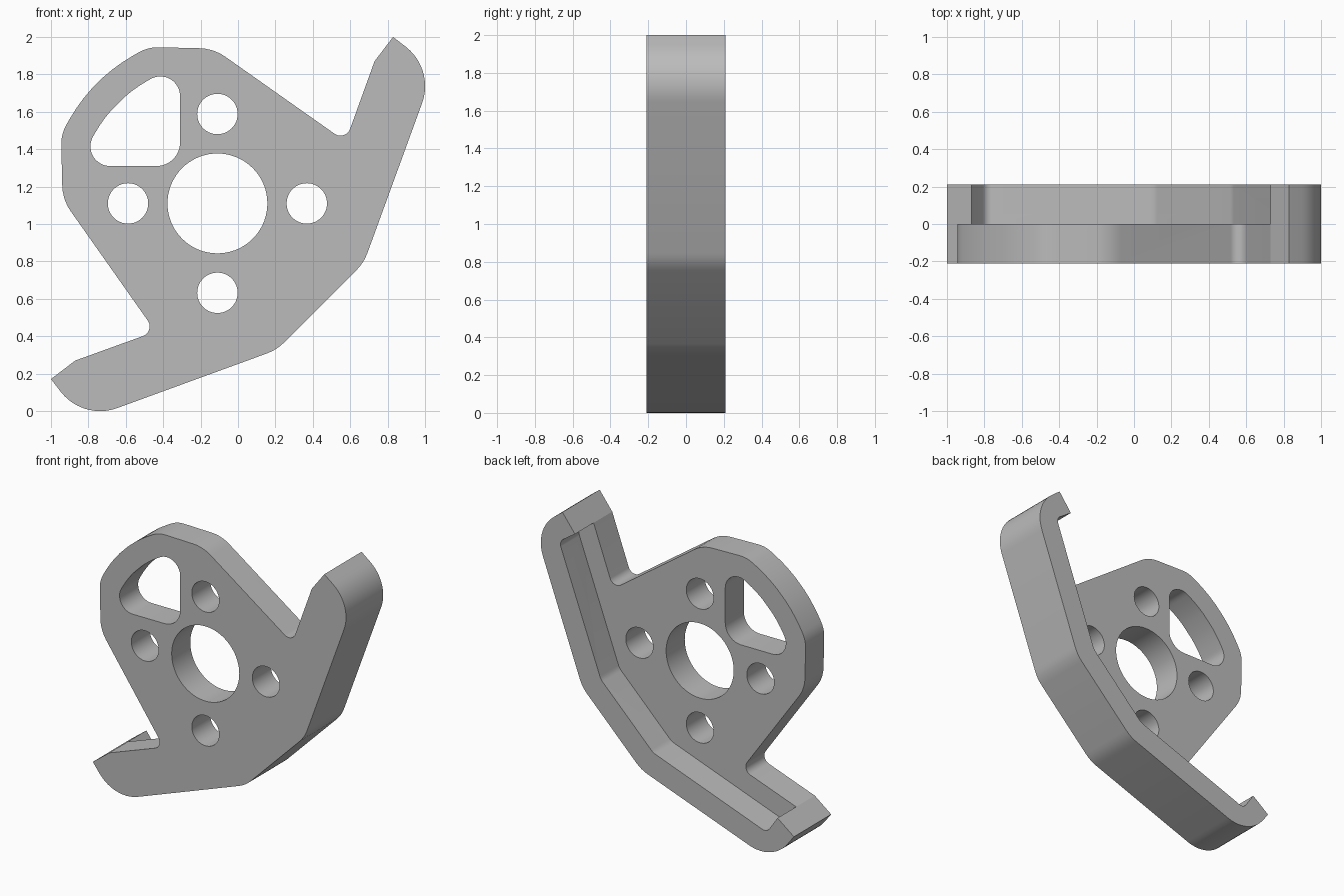
import bpy, bmesh, math
from mathutils import Vector

cube = bpy.data.objects.get("Cube")
if cube:
    bpy.data.objects.remove(cube, do_unlink=True)

HUB = Vector((-0.11, 1.11))
FRONT, BACK = -0.21, 0.21


def fillet(corners):
    """Round each (x, z, radius) corner of a closed profile."""
    pts = []
    for i, (x, z, r) in enumerate(corners):
        p = Vector((x, z))
        if r == 0:
            pts.append(p)
            continue
        a = (Vector(corners[i - 1][:2]) - p).normalized()
        b = (Vector(corners[(i + 1) % len(corners)][:2]) - p).normalized()
        half = a.angle(b) / 2
        centre = p + (a + b).normalized() * (r / math.sin(half))
        start = p + a * (r / math.tan(half)) - centre
        end = p + b * (r / math.tan(half)) - centre
        turn = math.pi - 2 * half
        steps = max(2, math.ceil(turn / math.radians(7)))
        for k in range(steps + 1):
            t = k / steps
            w = (start * math.sin((1 - t) * turn) + end * math.sin(t * turn)) / math.sin(turn)
            pts.append(centre + w)
    return pts


def mirrored(half):
    """Complete a profile across the diagonal symmetry line."""
    return half + [(1 - z, 1 - x, r) for x, z, r in reversed(half)]


def arc(radius, angles):
    return [(HUB.x + radius * math.cos(math.radians(a)),
             HUB.y + radius * math.sin(math.radians(a)), 0) for a in angles]


def circle(x, z, r, n=56):
    return [Vector((x + r * math.cos(k * math.tau / n), z + r * math.sin(k * math.tau / n)))
            for k in range(n)]


def extrude_loops(name, loops, y0, y1):
    """Fill the outer loop minus the inner loops, then extrude along y."""
    bm = bmesh.new()
    edges = []
    for loop in loops:
        vs = [bm.verts.new((p.x, y0, p.y)) for p in loop]
        edges += [bm.edges.new((vs[i - 1], vs[i])) for i in range(len(vs))]
    bmesh.ops.triangle_fill(bm, edges=edges, use_beauty=True, use_dissolve=False)
    out = bmesh.ops.extrude_face_region(bm, geom=bm.faces[:])
    moved = [g for g in out["geom"] if isinstance(g, bmesh.types.BMVert)]
    bmesh.ops.translate(bm, verts=moved, vec=(0, y1 - y0, 0))
    bmesh.ops.recalc_face_normals(bm, faces=bm.faces[:])
    mesh = bpy.data.meshes.new(name)
    bm.to_mesh(mesh)
    bm.free()
    obj = bpy.data.objects.new(name, mesh)
    bpy.context.collection.objects.link(obj)
    return obj


# Outer outline with two hooked arms
outline = fillet(mirrored([
    (0.673, 0.793, 0.25), (1.051, 1.829, 0.266), (0.829, 2.0, 0), (0.73, 1.87, 0),
    (0.575, 1.441, 0.055), (-0.13, 1.938, 0.25), (-0.48, 1.946, 0.2),
] + arc(0.91, (120, 124, 128, 132))))

# Rounded triangular window
window = fillet(mirrored([(-0.31, 1.86, 0.105)] + arc(0.755, (119, 123, 127, 131)))
               + [(-0.31, 1.31, 0.125)])

# Centre bore and four bolt holes
holes = [circle(HUB.x, HUB.y, 0.267, 72)]
for dx, dz in ((1, 0), (-1, 0), (0, 1), (0, -1)):
    holes.append(circle(HUB.x + 0.478 * dx, HUB.y + 0.478 * dz, 0.108))

bracket = extrude_loops("hooked_bracket", [outline, window] + holes, FRONT, BACK)

# Pocket in the back that leaves a raised rim along the outer edge
pocket = fillet(mirrored([(0.526, 0.887, 0.1), (0.855, 1.785, 0.05),
                          (0.73, 1.87, 0), (0.065, 2.32, 0), (-1.3, 2.4, 0)]))
cutter = extrude_loops("pocket_cutter", [pocket], 0, BACK + 0.2)
cutter.hide_render = True

cut = bracket.modifiers.new("pocket", "BOOLEAN")
cut.operation = "DIFFERENCE"
cut.solver = "EXACT"
cut.object = cutter
bpy.ops.object.select_all(action="DESELECT")
bpy.context.view_layer.objects.active = bracket
bracket.select_set(True)
bpy.ops.object.modifier_apply(modifier=cut.name)
bpy.data.objects.remove(cutter, do_unlink=True)

# Plain grey finish
grey = bpy.data.materials.new("plain_grey")
grey.use_nodes = True
colour = (0.5, 0.5, 0.5, 1)
grey.diffuse_color = colour
grey.node_tree.nodes["Principled BSDF"].inputs["Base Color"].default_value = colour
bracket.data.materials.clear()
bracket.data.materials.append(grey)
bpy.ops.object.shade_smooth_by_angle(angle=math.radians(12))
